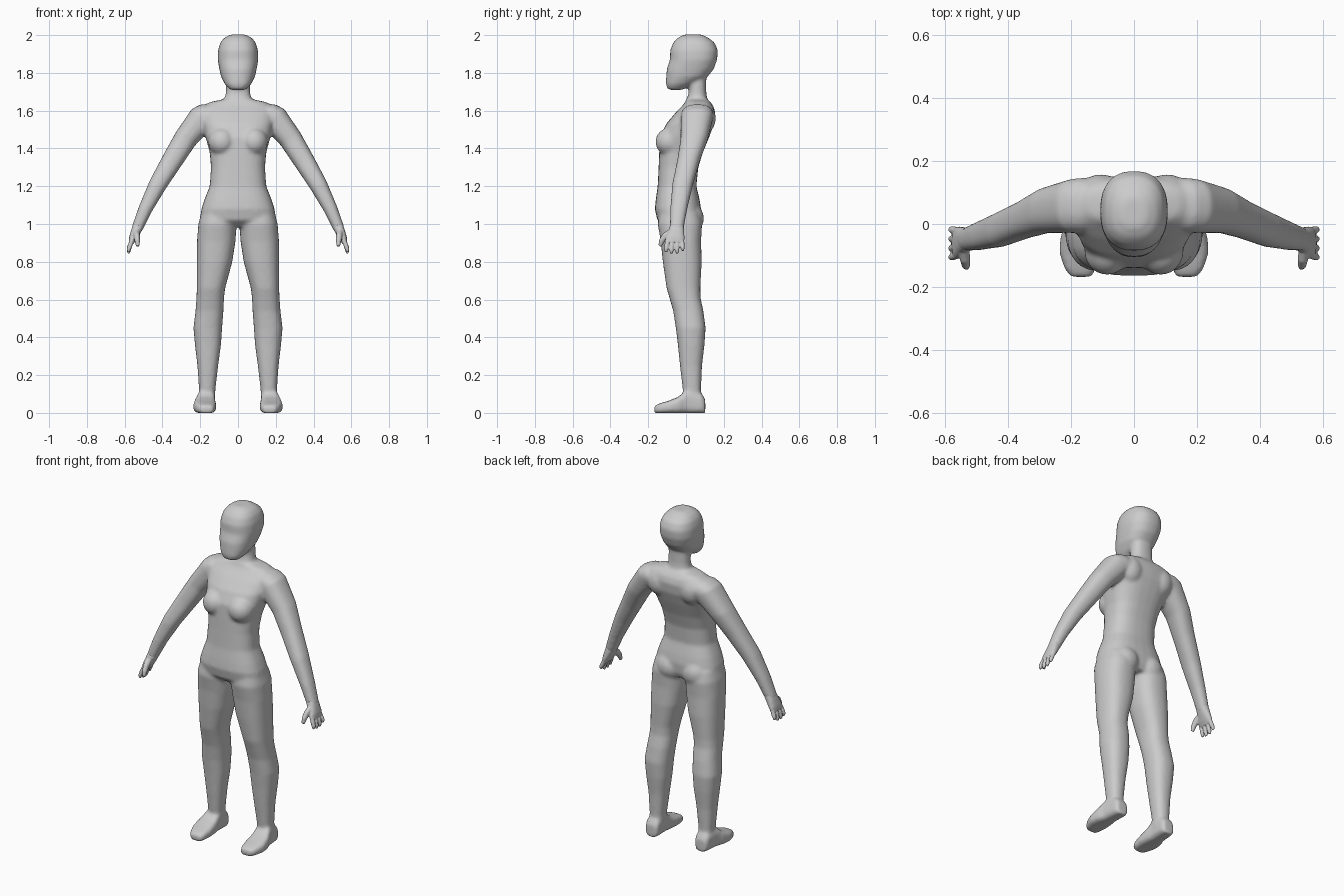
import bpy, bmesh, math
from mathutils import Vector

grey = bpy.data.materials.new("light grey")
grey.diffuse_color = (0.6, 0.6, 0.6, 1)
X, Y, Z = Vector((1, 0, 0)), Vector((0, 1, 0)), Vector((0, 0, 1))


def loft(bm, rings, side=1, n=28, p=2.4):
    """Skin superellipse rings (centre, u axis, v axis, half u, half v); side -1 mirrors in x."""
    loops = []
    for c, u, v, hu, hv in rings:
        loop = []
        for i in range(n):
            a = 2 * math.pi * i / n
            ca, sa = math.cos(a), math.sin(a)
            co = (Vector(c) + u * hu * math.copysign(abs(ca) ** (2 / p), ca)
                  + v * hv * math.copysign(abs(sa) ** (2 / p), sa))
            co.x *= side
            loop.append(bm.verts.new(co))
        loops.append(loop)
    faces = [bm.faces.new(loops[0]), bm.faces.new(loops[-1][::-1])]
    for a, b in zip(loops, loops[1:]):
        for i in range(n):
            j = (i + 1) % n
            faces.append(bm.faces.new((a[j], a[i], b[i], b[j])))
    bmesh.ops.recalc_face_normals(bm, faces=faces)


def upright(rows):
    """Rows of z, centre x, half width, front y, back y."""
    return [((cx, (f + b) / 2, z), X, Y, h, (b - f) / 2) for z, cx, h, f, b in rows]


def ball(bm, c, r):
    res = bmesh.ops.create_uvsphere(bm, u_segments=24, v_segments=14, radius=1)
    for v in res["verts"]:
        v.co = Vector(c) + Vector([a * b for a, b in zip(v.co, r)])


def finish(bm, name, voxel, smooth):
    """Fuse the overlapping parts into one smooth skin."""
    me = bpy.data.meshes.new(name)
    bm.to_mesh(me)
    bm.free()
    ob = bpy.data.objects.new(name, me)
    bpy.context.collection.objects.link(ob)
    m = ob.modifiers.new("fuse", "REMESH")
    m.mode, m.voxel_size, m.use_smooth_shade = "VOXEL", voxel, True
    s = ob.modifiers.new("soften", "SMOOTH")
    s.factor, s.iterations = 0.5, smooth
    bpy.context.view_layer.objects.active = ob
    ob.select_set(True)
    for mod in ("fuse", "soften"):
        bpy.ops.object.modifier_apply(modifier=mod)
    ob.data.materials.clear()
    ob.data.materials.append(grey)
    ob.data.polygons.foreach_set("material_index", [0] * len(ob.data.polygons))
    bpy.ops.object.shade_smooth()
    ob.select_set(False)


body = bmesh.new()
# torso
loft(body, upright([
    (0.985, 0, .17, -.11, .06), (1.02, 0, .203, -.152, .075), (1.08, 0, .194, -.165, .08),
    (1.13, 0, .178, -.16, .072), (1.20, 0, .150, -.15, .055), (1.30, 0, .143, -.145, .065),
    (1.38, 0, .150, -.142, .09), (1.46, 0, .172, -.138, .123), (1.53, 0, .188, -.105, .148),
    (1.59, 0, .196, -.055, .155), (1.625, 0, .185, -.02, .145), (1.645, 0, .15, -.005, .13),
    (1.66, 0, .08, 0, .115)]), p=2.6)
# neck
loft(body, upright([(1.6, 0, .075, .0, .12), (1.66, 0, .07, .005, .112),
                    (1.70, 0, .064, .015, .107), (1.82, 0, .062, .01, .107)]))
# head
loft(body, upright([
    (1.71, 0, .042, -.096, -.02), (1.74, 0, .07, -.107, .04), (1.78, 0, .09, -.105, .115),
    (1.82, 0, .099, -.102, .147), (1.87, 0, .108, -.085, .165), (1.92, 0, .106, -.084, .169),
    (1.96, 0, .094, -.068, .152), (1.985, 0, .074, -.045, .12), (2.003, 0, .04, -.01, .085)]))

for s in (1, -1):
    # breast, shoulder blade and buttock
    ball(body, (s * .085, -.085, 1.435), (.073, .077, .075))
    ball(body, (s * .105, .09, 1.56), (.075, .068, .085))
    ball(body, (s * .085, .015, 1.03), (.085, .08, .085))
    # leg
    loft(body, upright([
        (.05, .163, .043, -.01, .083), (.12, .163, .043, -.017, .079), (.25, .16, .055, -.032, .085),
        (.36, .159, .069, -.043, .098), (.45, .16, .076, -.054, .104), (.54, .151, .074, -.068, .092),
        (.61, .147, .073, -.088, .077), (.66, .143, .075, -.103, .076), (.80, .124, .094, -.123, .083),
        (.91, .115, .102, -.134, .08), (1.0, .109, .101, -.15, .085), (1.06, .105, .09, -.14, .07)]), s)
    # foot
    loft(body, [((cx, y, h / 2 - .001), X, Z, w, h / 2 + .001) for y, cx, w, h in (
        (.102, .165, .032, .07), (.085, .165, .043, .1), (.0, .17, .048, .12), (-.04, .175, .058, .085),
        (-.09, .176, .061, .065), (-.14, .171, .05, .05), (-.168, .167, .034, .038))], s, p=3.5)
    # arm
    loft(body, [((x, y, z), Vector((math.cos(math.radians(a)), 0, math.sin(math.radians(a)))), Y, h, hy)
                for x, y, z, h, hy, a in (
        (.09, .06, 1.575, .06, .075, 80), (.155, .06, 1.573, .074, .087, 55),
        (.186, .058, 1.565, .074, .086, 36), (.279, .043, 1.449, .062, .072, 31),
        (.347, .014, 1.338, .056, .06, 29), (.424, -.018, 1.21, .048, .055, 25),
        (.49, -.038, 1.08, .037, .045, 22), (.537, -.05, .969, .029, .036, 22))], s)
finish(body, "body", .009, 8)

for s in (1, -1):
    hand = bmesh.new()
    tilt = Vector((.93, 0, .37))
    # palm
    loft(hand, [((x, y, z), tilt, Y, h, w) for x, y, z, h, w in (
        (.527, -.048, .992, .029, .036), (.541, -.052, .96, .026, .042),
        (.556, -.058, .925, .021, .05), (.566, -.06, .9, .014, .05))], s)
    # fingers
    for y0, y1, tip in ((-.099, -.105, .853), (-.073, -.077, .846), (-.047, -.047, .847), (-.021, -.018, .86)):
        loft(hand, [((x, y, z), tilt, Y, r, r) for x, y, z, r in (
            (.558, y0, .92, .011), (.572, (y0 + y1) / 2, .885, .0125),
            (.579, y1, tip + .012, .011), (.58, y1, tip - .002, .007))], s, 12, 2)
    # thumb
    loft(hand, [(c, X, Vector((0, .8, -.6)), r, r * 1.1) for c, r in (
        ((.54, -.07, .965), .017), ((.536, -.108, .938), .017),
        ((.533, -.13, .908), .014), ((.531, -.138, .883), .009))], s, 12, 2)
    finish(hand, "left_hand" if s > 0 else "right_hand", .004, 3)
